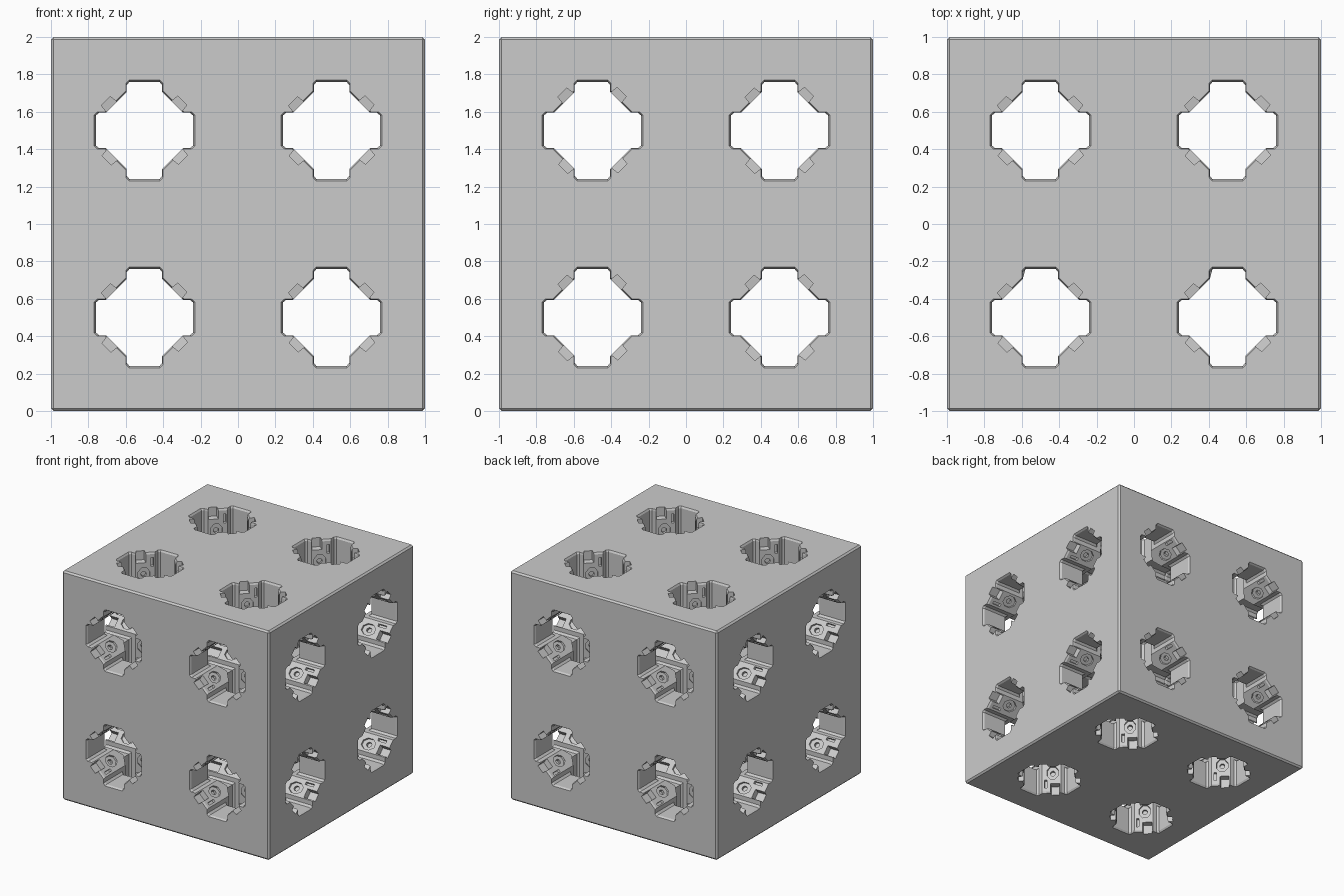
import bpy, bmesh, math
from mathutils import Matrix, Vector

start = bpy.data.objects.get("Cube")
if start:
    bpy.data.objects.remove(start, do_unlink=True)

grey = bpy.data.materials.new("light grey")
grey.use_nodes = True
grey.diffuse_color = (0.6, 0.6, 0.6, 1)
grey.node_tree.nodes["Principled BSDF"].inputs["Base Color"].default_value = (0.6, 0.6, 0.6, 1)


def make_object(name, bm):
    bmesh.ops.recalc_face_normals(bm, faces=bm.faces)
    mesh = bpy.data.meshes.new(name)
    bm.to_mesh(mesh)
    bm.free()
    mesh.materials.append(grey)
    obj = bpy.data.objects.new(name, mesh)
    bpy.context.collection.objects.link(obj)
    return obj


# Axis frames: columns are the across, up and along directions of a tunnel
X, Y, Z = Vector((1, 0, 0)), Vector((0, 1, 0)), Vector((0, 0, 1))
FRAMES = [Matrix((u, v, t)).transposed() for u, v, t in ((X, Z, Y), (Y, Z, X), (X, Y, Z))]

# Clipped diamond with a shallow channel at each of its four points
quarter = [(-0.095, 0.205), (-0.095, 0.243), (-0.08, 0.26),
           (0.08, 0.26), (0.095, 0.243), (0.095, 0.205)]
profile = []
for k in range(4):
    turn = Matrix.Rotation(-k * math.pi / 2, 2)
    profile += [turn @ Vector(p) for p in quarter]


def tunnel(bm, frame):
    """Loft the profile through the cell, flared at both mouths."""
    rings = []
    for t, s in ((-0.51, 1.06), (-0.485, 1), (0.485, 1), (0.51, 1.06)):
        rings.append([bm.verts.new(frame @ Vector((p.x * s, p.y * s, t))) for p in profile])
    n = len(profile)
    for a, b in zip(rings, rings[1:]):
        for i in range(n):
            bm.faces.new((a[i], a[(i + 1) % n], b[(i + 1) % n], b[i]))
    bm.faces.new(rings[0])
    bm.faces.new(rings[-1])


def recess(bm, frame, angle, side, t0, t1, offset, width, depth, taper=0.8, sides=4):
    """Cut a tapered pocket into one sloping tunnel wall."""
    wall, sink = 0.212, 0.03
    size = Matrix.Diagonal((width, t1 - t0, depth + sink, 1))
    place = Matrix.Translation((offset, side * (t0 + t1) / 2, wall + (depth - sink) / 2))
    # local x runs across the wall, y along the tunnel, z into the wall
    d = Vector((math.cos(angle), math.sin(angle), 0))
    w = Vector((-d.y, d.x, 0))
    basis = Matrix((w, Vector((0, 0, 1)), d)).transposed()
    r = math.sqrt(0.5) if sides == 4 else 0.5
    spin = Matrix.Rotation(math.pi / sides, 4, 'Z')
    bmesh.ops.create_cone(bm, cap_ends=True, segments=sides, radius1=r, radius2=r * taper,
                          depth=1, matrix=(frame @ basis).to_4x4() @ place @ size @ spin)


# Cutter for one cell: three crossing tunnels and their wall pockets
cut = bmesh.new()
for a, frame in enumerate(FRAMES):
    tunnel(cut, frame)
    for k in range(4):
        angle = math.pi / 4 + k * math.pi / 2
        shift = 0.035 if (k + a) % 2 else -0.03
        for side in (-1, 1):
            recess(cut, frame, angle, side, 0.41, 0.52, shift, 0.085, 0.045)
            recess(cut, frame, angle, side, 0.24, 0.38, shift / 3, 0.11, 0.014, 0.9, 8)
            recess(cut, frame, angle, side, 0.285, 0.335, shift / 3, 0.045, 0.035, 0.95, 8)
            recess(cut, frame, angle, side, 0.37, 0.46, -shift * 1.6, 0.025, 0.02)
cutter = make_object("tunnel_cutter", cut)
cutter.hide_render = True

# One solid cell, cut through on all three axes
bm = bmesh.new()
bmesh.ops.create_cube(bm, size=1)
cell = make_object("cell", bm)
mod = cell.modifiers.new("tunnels", 'BOOLEAN')
mod.operation = 'DIFFERENCE'
mod.solver = 'EXACT'
mod.use_self = True
mod.object = cutter
bpy.context.view_layer.update()
cell_mesh = bpy.data.meshes.new_from_object(
    cell.evaluated_get(bpy.context.evaluated_depsgraph_get()))

# Eight cells joined into one block, without the hidden contact walls
block = bmesh.new()
for x in (-0.5, 0.5):
    for y in (-0.5, 0.5):
        for z in (-0.5, 0.5):
            before = len(block.verts)
            block.from_mesh(cell_mesh)
            block.verts.ensure_lookup_table()
            bmesh.ops.translate(block, vec=(x, y, z), verts=block.verts[before:])
EPS = 1e-4
hidden = [f for f in block.faces
          if any(all(abs(v.co[i]) < EPS for v in f.verts) for i in range(3))]
bmesh.ops.delete(block, geom=hidden, context='FACES')
bmesh.ops.remove_doubles(block, verts=block.verts, dist=EPS)


# Narrow chamfer on the block's twelve outer edges
def on_outer_edge(edge):
    a, b = (v.co for v in edge.verts)
    return sum(abs(abs(a[i]) - 1) < EPS and abs(a[i] - b[i]) < EPS for i in range(3)) > 1


rim = [e for e in block.edges if on_outer_edge(e)]
bmesh.ops.bevel(block, geom=rim, offset=0.014, offset_type='OFFSET', segments=1,
                profile=0.5, affect='EDGES')
bmesh.ops.translate(block, vec=(0, 0, 1), verts=block.verts)
for f in block.faces:
    f.material_index = 0
    f.smooth = False
make_object("pierced_block", block)

bpy.data.objects.remove(cell, do_unlink=True)
bpy.data.objects.remove(cutter, do_unlink=True)
